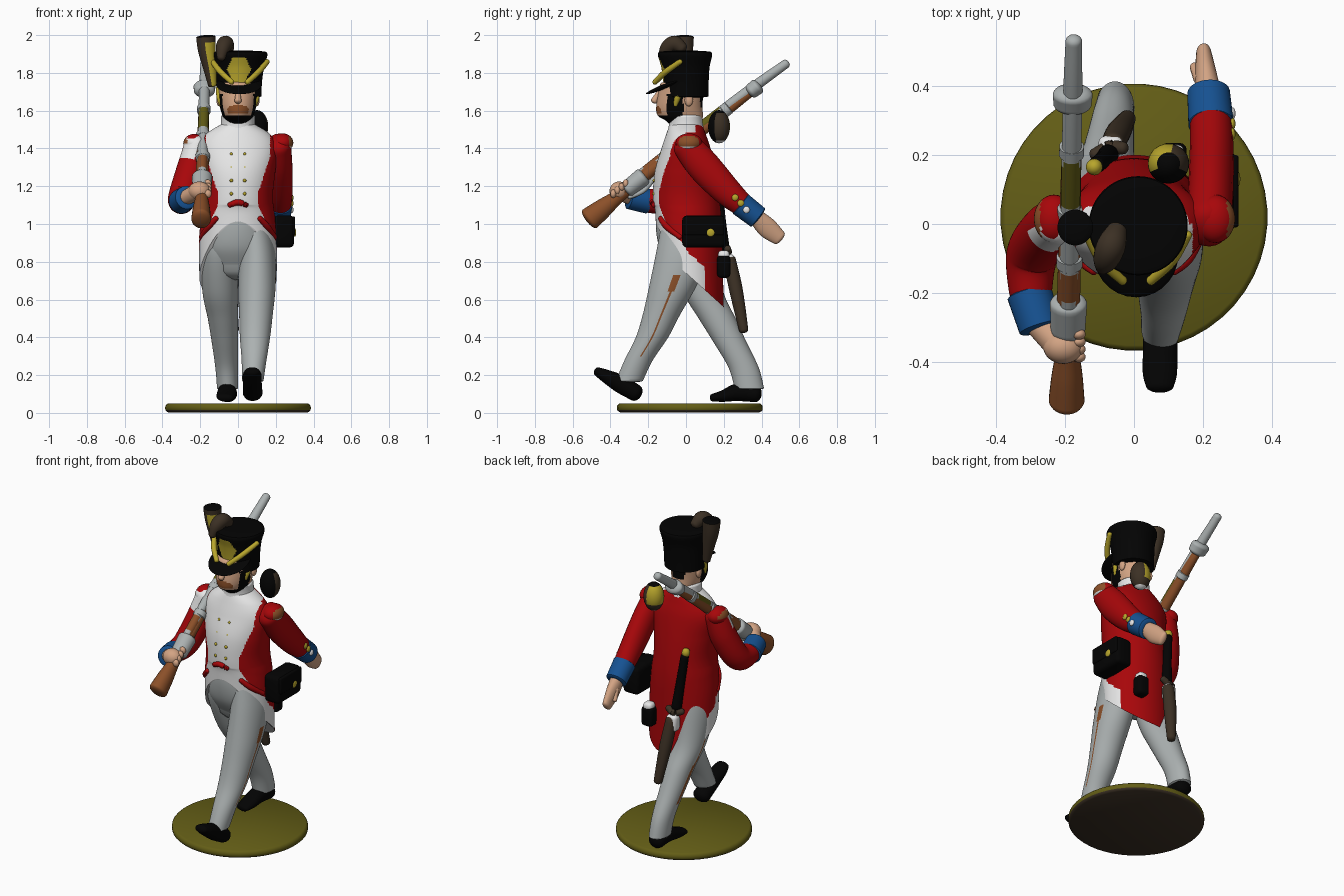
import bpy, bmesh, math
from mathutils import Vector, Matrix

if "Cube" in bpy.data.objects:
    bpy.data.objects.remove(bpy.data.objects["Cube"])

COLOURS = {
    "white": (.8, .8, .8), "grey": (.41, .44, .44), "red": (.39, .002, .003),
    "blue": (.008, .085, .29), "skin": (.65, .37, .23), "black": (.001, .001, .001),
    "brown": (.045, .03, .018), "wood": (.26, .08, .022),
    "olive": (.125, .11, .008), "gold": (.48, .38, .025)}
MATS = {}
for key, rgb in COLOURS.items():
    m = bpy.data.materials.new(key)
    m.use_nodes = True
    m.diffuse_color = (*rgb, 1)
    bsdf = m.node_tree.nodes["Principled BSDF"]
    bsdf.inputs["Base Color"].default_value = (*rgb, 1)
    bsdf.inputs["Roughness"].default_value = .9
    MATS[key] = m
parts = []


def finish(name, bm, mat, paint=None):
    """Store a bmesh as an object; paint(centre, normal) may name a colour per face."""
    bmesh.ops.recalc_face_normals(bm, faces=bm.faces)
    bm.normal_update()
    slots = [mat]
    for f in bm.faces:
        f.smooth = True
        key = (paint and paint(f.calc_center_median(), f.normal)) or mat
        if key not in slots:
            slots.append(key)
        f.material_index = slots.index(key)
    me = bpy.data.meshes.new(name)
    bm.to_mesh(me)
    bm.free()
    for key in slots:
        me.materials.append(MATS[key])
    ob = bpy.data.objects.new(name, me)
    bpy.context.collection.objects.link(ob)
    parts.append(ob)


def spline(rows, k):
    """Catmull-Rom interpolation of section rows."""
    out = []
    for i in range(len(rows) - 1):
        a, b, c, d = rows[max(i - 1, 0)], rows[i], rows[i + 1], rows[min(i + 2, len(rows) - 1)]
        for s in range(k):
            t = s / k
            out.append([q + t / 2 * (r - p + t * (2 * p - 5 * q + 4 * r - e + t * (3 * (q - r) + e - p)))
                        for p, q, r, e in zip(a, b, c, d)])
    return out + [list(rows[-1])]


def tube(name, secs, mat, n=24, k=6, flat=False, cap=.7, paint=None, warp=None):
    """Loft ellipses (x, y, z, rx[, ry]); flat keeps the rings horizontal."""
    rows = spline([tuple(s) if len(s) == 5 else (*s, s[3]) for s in secs], k)
    pts = [Vector(r[:3]) for r in rows]
    rings = []
    for i, r in enumerate(rows):
        t = (pts[min(i + 1, len(pts) - 1)] - pts[max(i - 1, 0)]).normalized()
        if flat:
            t = Vector((0, 0, math.copysign(1, t.z)))
        ref = Vector((0, 1, 0)) if abs(t.x) > .9 else Vector((1, 0, 0))
        a = (ref - t * ref.dot(t)).normalized()
        rings.append((pts[i], t, a, t.cross(a), r[3], r[4]))
    if cap:
        def ends(ring, sign, angles):
            p, t, a, b, rx, ry = ring
            return [(p + t * sign * min(rx, ry) * cap * math.sin(w), t, a, b,
                     rx * math.cos(w), ry * math.cos(w)) for w in angles]
        ang = (.4, .8, 1.15, 1.45)
        rings = ends(rings[0], -1, ang[::-1]) + rings + ends(rings[-1], 1, ang)
    bm = bmesh.new()
    loops = []
    for p, t, a, b, rx, ry in rings:
        loop = []
        for j in range(n):
            w = math.tau * (j + .5) / n
            co = p + a * rx * math.cos(w) + b * ry * math.sin(w)
            loop.append(bm.verts.new(warp(co) if warp else co))
        loops.append(loop)
    for lo, hi in zip(loops, loops[1:]):
        for j in range(n):
            bm.faces.new((lo[j], lo[j - 1], hi[j - 1], hi[j]))
    bm.faces.new(loops[0])
    bm.faces.new(loops[-1])
    finish(name, bm, mat, paint)


def ball(name, loc, size, mat, tilt=0, paint=None):
    bm = bmesh.new()
    mtx = Matrix.Translation(loc) @ Matrix.Rotation(tilt, 4, "X") @ Matrix.Diagonal((*size, 1))
    bmesh.ops.create_uvsphere(bm, u_segments=28, v_segments=16, radius=1, matrix=mtx)
    finish(name, bm, mat, paint)


def box(name, loc, size, mat, bevel=.025):
    bm = bmesh.new()
    bmesh.ops.create_cube(bm, size=1, matrix=Matrix.Translation(loc) @ Matrix.Diagonal((*size, 1)))
    bmesh.ops.bevel(bm, geom=bm.edges[:], offset=bevel, segments=3, profile=.5, affect="EDGES")
    finish(name, bm, mat)


# Base disc
tube("base", [(0, .02, .003, .37), (0, .02, .014, .385), (0, .02, .038, .385), (0, .02, .05, .372)],
     "olive", n=48, k=2, flat=True, cap=0, paint=lambda c, n: "brown" if n.z < -.6 else None)


# Coat: cutaway hem, white front, red body
def hem(y):
    return .74 - .9 * y + (5 * y * y if y < 0 else 0)


def coat_warp(co):
    if co.z < 1.1:
        co.z = 1.1 - (1.1 - co.z) / .53 * (1.1 - hem(co.y))
    return co


def coat_paint(c, n):
    if c.z > 1.485 and c.y < .05:
        return "white"
    if c.y < .1 and c.z < hem(c.y) + .12:
        return "white"
    width = min(.105 + max(0, c.z - 1.16) * .33, .17) + max(0, 1.1 - c.z) * .5
    return "white" if c.y < 0 and abs(c.x) < width else None


tube("coat", [(0, 0, 1.53, .085), (0, 0, 1.475, .17, .105), (0, 0, 1.4, .21, .13),
              (0, -.005, 1.28, .198, .16), (0, 0, 1.15, .185, .175), (0, .01, 1.02, .195, .178),
              (0, .015, .85, .205, .178), (0, .02, .57, .205, .18)],
     "red", n=180, k=20, flat=True, cap=0, paint=coat_paint, warp=coat_warp)
tube("collar", [(0, 0, 1.46, .105), (0, 0, 1.52, .092), (0, -.005, 1.57, .09)], "white", flat=True, cap=.2)
for z in (1.16, 1.23, 1.3, 1.37):
    for x in (-.035, .035):
        ball("coat_button", (x, -.17 + max(0, z - 1.22) * .25, z), (.009, .009, .009), "gold")
tube("waist_tab", [(-.045, -.17, 1.1, .014), (0, -.178, 1.115, .016), (.045, -.17, 1.1, .014)], "red", n=10)
for s in (-1, 1):
    tube("pocket_flap", [(s * .115, -.135, 1.03, .014), (s * .155, -.1, .985, .017),
                         (s * .195, -.03, .93, .014)], "red", n=10)

# Trousers
tube("hips", [(0, 0, 1.1, .15, .155), (0, .005, .98, .178, .165), (0, .015, .87, .19, .155),
              (0, .02, .78, .15, .11)], "grey", n=40, flat=True)


def leg(name, side, secs):
    tube(name, secs, "grey", n=64, flat=True, cap=.15, paint=lambda c, n:
         "wood" if n.x * side > .9 and .3 < c.z < .72 and abs(n.y) < .08 else None)


leg("left_leg", 1, [(.085, 0, 1.0, .085, .13), (.1, -.01, .85, .098, .148), (.1, -.07, .67, .099, .125),
                    (.095, -.13, .52, .089, .099), (.09, -.18, .4, .08, .086),
                    (.085, -.25, .28, .066, .075), (.078, -.3, .17, .057, .072)])
leg("right_leg", -1, [(-.085, .02, 1.0, .085, .12), (-.1, .03, .85, .098, .13), (-.095, .09, .64, .093, .108),
                      (-.08, .165, .5, .08, .098), (-.07, .23, .38, .07, .088),
                      (-.06, .305, .24, .06, .08), (-.055, .335, .13, .056, .078)])
tube("left_shoe", [(.078, -.265, .105, .052, .045), (.076, -.35, .155, .05, .048),
                   (.075, -.43, .198, .05, .034), (.075, -.47, .219, .04, .024)], "black")
tube("right_shoe", [(-.055, .37, .1, .05, .044), (-.058, .28, .11, .05, .048),
                    (-.064, .2, .09, .05, .032), (-.068, .14, .08, .042, .02)], "black")

# Arms, cuffs, hands
tube("left_arm", [(.215, 0, 1.42, .065, .075), (.222, .09, 1.31, .066, .088), (.225, .21, 1.18, .064, .078),
                  (.222, .31, 1.09, .06)], "red")
tube("left_cuff", [(.223, .29, 1.105, .066), (.216, .38, 1.035, .062)], "blue", cap=.15)
tube("left_hand", [(.216, .37, 1.04, .038, .042), (.208, .43, .98, .032, .054), (.202, .495, .925, .022, .04)],
     "skin")
tube("left_thumb", [(.19, .42, 1.0, .018), (.175, .455, .95, .014)], "skin", n=12)
for y, z, mat in ((.29, 1.11, "gold"), (.32, 1.075, "white"), (.26, 1.14, "gold")):
    ball("cuff_button", (.284, y, z), (.01, .018, .018), mat)
tube("right_arm", [(-.215, .01, 1.42, .068), (-.25, -.02, 1.28, .078), (-.295, -.09, 1.14, .075),
                   (-.3, -.2, 1.12, .062)], "red", n=40, k=10,
     paint=lambda c, n: "white" if c.z > 1.35 and n.y < -.2 else None)
tube("right_cuff", [(-.303, -.2, 1.12, .066), (-.272, -.3, 1.14, .062)], "blue", cap=.15)
ball("right_hand", (-.205, -.355, 1.175), (.058, .05, .05), "skin")
tube("right_wrist", [(-.275, -.29, 1.14, .04), (-.215, -.35, 1.17, .045)], "skin")
for i in range(4):
    ball("right_finger", (-.16, -.385 + i * .022, 1.16 + i * .018), (.02, .016, .022), "skin")
ball("left_shoulder_wing", (.235, .015, 1.43), (.058, .07, .05), "red", paint=lambda c, n:
     "wood" if n.x > .62 and n.z > -.5 else "white" if n.z < -.45 else None)
ball("right_shoulder_wing", (-.232, .015, 1.425), (.058, .07, .052), "red", paint=lambda c, n:
     "wood" if n.x < -.7 and n.z > 0 else "white" if n.y < -.1 and n.z < .7 else None)


# Head with hair, chin strap and moustache
def face_paint(c, n):
    if c.y > .075 and c.z > 1.62:
        return "black"
    if c.z < 1.575 and c.y < .02 or -.1 < c.y < -.015 and c.z < 1.69:
        return "black"
    if c.y < -.1 and abs(c.x) < .055 and 1.585 < c.z < 1.635 - abs(c.x) * .3:
        return "wood"


tube("head", [(0, .01, 1.5, .072), (0, -.01, 1.545, .072, .095), (0, -.03, 1.575, .083, .12),
              (0, -.035, 1.63, .097, .122), (0, -.02, 1.74, .105, .118)],
     "skin", n=80, k=12, flat=True, cap=.2, paint=face_paint)
tube("nose", [(0, -.145, 1.695, .012), (0, -.168, 1.652, .019)], "skin", n=12)
for s in (-1, 1):
    ball("ear", (s * .1, .015, 1.655), (.014, .022, .032), "skin")
    tube("chin_scale", [(s * .103, -.03, 1.72, .014), (s * .097, -.045, 1.67, .017),
                        (s * .088, -.055, 1.63, .012)], "gold", n=12)

# Tall cap with badge, visor and cords
tube("cap", [(.006, 0, 1.675, .118), (.007, 0, 1.75, .12), (.01, -.003, 1.83, .128),
             (.012, -.005, 1.89, .143), (.012, -.005, 1.91, .14)], "black", n=120, k=16, flat=True, cap=.06,
     paint=lambda c, n: "gold" if c.y < -.06 and 1.75 < c.z < 1.88 and
     abs(c.x - .005) < .065 - abs(c.z - 1.82) * .5 else None)
ball("visor", (.006, -.09, 1.738), (.122, .132, .014), "black", tilt=math.radians(22))
for s in (-1, 1):
    tube("cap_cord", [(.008 + s * .04, -.165, 1.75, .014), (.008 + s * .1, -.108, 1.805, .016),
                      (.01 + s * .145, -.03, 1.86, .014)], "gold", n=10)

# Plume and drooping tassel
tube("plume", [(-.135, -.01, 1.73, .022), (-.15, -.01, 1.83, .036), (-.165, -.01, 1.92, .047),
               (-.17, -.01, 1.99, .052)], "brown", cap=.2, paint=lambda c, n:
     "black" if n.z > .6 else "gold" if n.x > -.2 and n.y < 0 and c.z < 1.96 else None)
tube("tassel", [(-.09, -.125, 1.88, .022), (-.08, -.1, 1.93, .038), (-.065, -.06, 1.955, .042),
                (-.05, -.02, 1.93, .03)], "brown")


# Musket on the right shoulder
def along(t, lift=0):
    """Point on the musket axis by its y position."""
    return (-.195 + .02 * (t + .5), t, 1.43 + .79 * t + lift)


tube("musket_butt", [(*along(-.51), .052, .062), (*along(-.44), .045, .052),
                     (*along(-.35), .032, .036), (*along(-.25), .034, .04)], "wood", cap=.4)
tube("musket_stock", [(*along(-.28), .034), (*along(0), .032), (*along(.33), .026)], "wood")
tube("musket_barrel", [(*along(-.24, .022), .026), (*along(.1, .02), .028), (*along(.36, .012), .028),
                       (*along(.53), .024)], "grey", k=16, paint=lambda c, n:
     "olive" if .05 < c.y < .17 else "wood" if -.23 < c.y < -.15 else None)
tube("musket_lock", [(*along(-.31), .05, .045), (*along(-.23), .054, .05)], "grey", cap=.4)
tube("trigger_guard", [(*along(-.3, -.05), .012), (*along(-.22, -.075), .013),
                       (*along(-.15, -.04), .012)], "grey", n=10)
for t, r in ((-.12, .038), (.02, .038), (.2, .036)):
    tube("barrel_band", [(*along(t, .008), r), (*along(t + .025, .008), r)], "grey", cap=.2)
tube("muzzle_ring", [(*along(.345), .055, .04), (*along(.375), .058, .044)], "grey", cap=.5)

# Shoulder roll, cartridge pouch and small pouch
ball("shoulder_roll", (.1, .175, 1.515), (.06, .058, .088), "brown", paint=lambda c, n:
     "black" if c.z > 1.585 or n.y < -.35 else "white" if c.z < 1.445
     else "gold" if n.x < .15 and c.z > 1.48 else None)
box("cartridge_pouch", (.242, .095, .96), (.11, .23, .17), "black")
box("pouch_flap", (.293, .095, .99), (.02, .21, .1), "black", bevel=.009)
ball("pouch_badge", (.3, .13, .955), (.008, .022, .022), "gold")
box("small_pouch", (.115, .2, .775), (.075, .07, .12), "black", bevel=.02)
box("small_pouch_strap", (.115, .2, .83), (.06, .06, .06), "white", bevel=.02)

# Sidearm hanging at the back
ball("hilt_knob", (-.115, .165, 1.215), (.024, .024, .028), "gold")
tube("sidearm_grip", [(-.11, .17, 1.19, .024), (-.09, .185, 1.02, .026), (-.075, .2, .88, .03)], "black")
tube("sidearm_guard", [(-.115, .2, .86, .018), (-.07, .22, .85, .022), (-.03, .22, .87, .018)], "brown")
box("sidearm_frog", (-.068, .225, .79), (.07, .06, .1), "white", bevel=.02)
tube("scabbard", [(-.062, .23, .81, .034), (-.045, .265, .65, .036), (-.02, .305, .44, .025)], "brown")

# Smooth shading with sharp creases kept
bpy.ops.object.select_all(action="DESELECT")
for ob in parts:
    ob.select_set(True)
bpy.context.view_layer.objects.active = parts[0]
bpy.ops.object.shade_smooth_by_angle(angle=math.radians(45))
